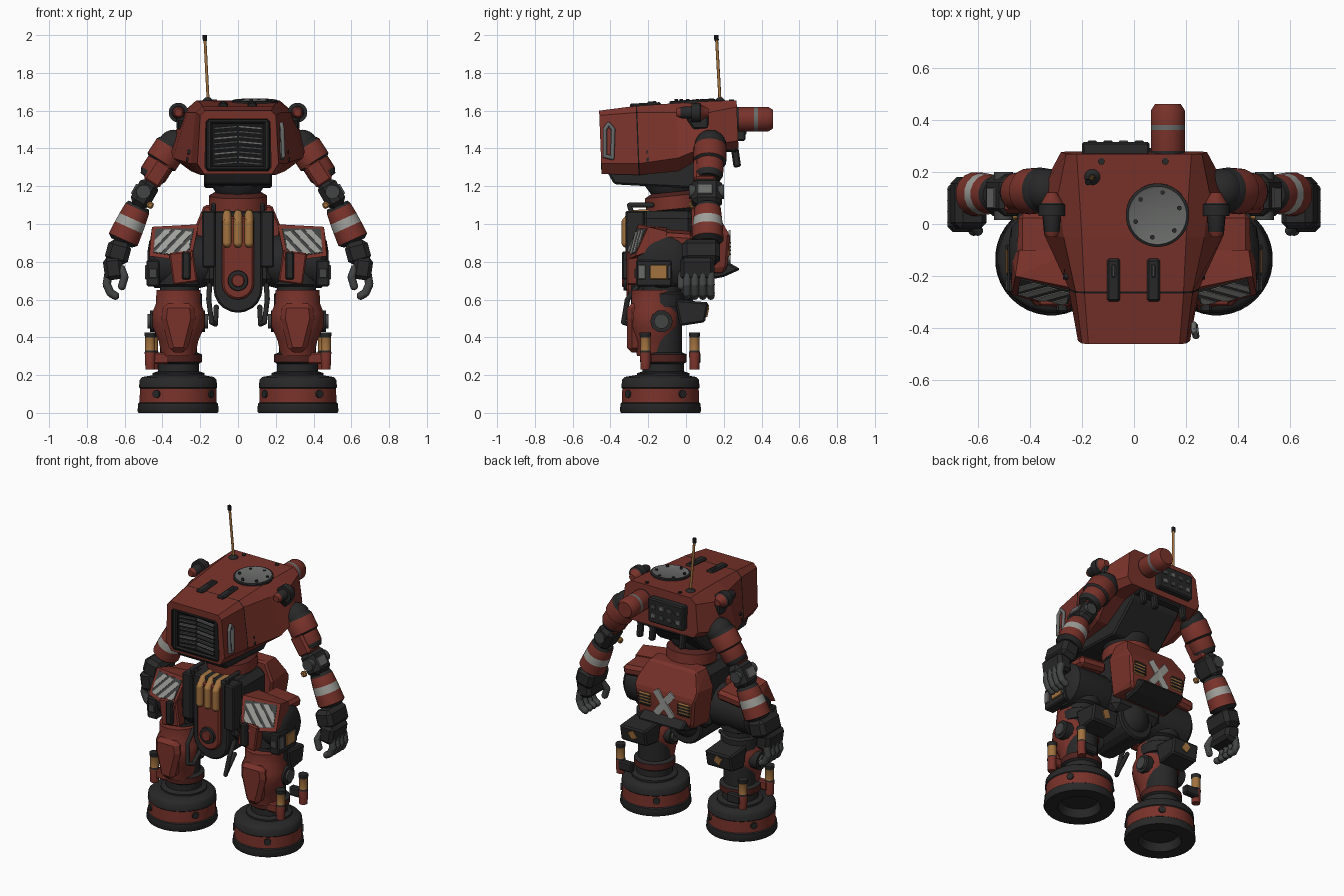
import bpy, bmesh, math
from mathutils import Vector, Matrix, Euler
if "Cube" in bpy.data.objects:
    bpy.data.objects.remove(bpy.data.objects["Cube"])
PALETTE = {"red": (.19, .032, .023), "dark_red": (.08, .016, .013), "dark": (.021, .021, .021), "black": (.008, .008, .008),
           "steel": (.055, .058, .057), "grey": (.14, .145, .14), "white": (.34, .34, .32), "yellow": (.36, .17, .05)}
for key, rgb in PALETTE.items():
    m = bpy.data.materials.new(key)
    m.use_nodes = True
    m.diffuse_color = (*rgb, 1)
    m.node_tree.nodes["Principled BSDF"].inputs["Base Color"].default_value = (*rgb, 1)
    PALETTE[key] = m
def finish(name, bm, mats, mirror=False, bevel=0, smooth=False):
    bmesh.ops.recalc_face_normals(bm, faces=bm.faces)
    me = bpy.data.meshes.new(name)
    bm.to_mesh(me)
    for key in ([mats] if isinstance(mats, str) else mats):
        me.materials.append(PALETTE[key])
    if smooth:
        me.shade_smooth()
        me.set_sharp_from_angle(angle=math.radians(38))
    ob = bpy.data.objects.new(name, me)
    bpy.context.collection.objects.link(ob)
    if bevel:
        b = ob.modifiers.new("bevel", "BEVEL")
        b.width, b.segments, b.limit_method = bevel, 1, "ANGLE"
    if mirror:
        ob.modifiers.new("mirror", "MIRROR")
def box(name, loc, size, mat, rot=(0, 0, 0), mirror=False, bevel=.008):
    bm = bmesh.new()
    turn = Euler([math.radians(a) for a in rot]).to_matrix().to_4x4()
    bmesh.ops.create_cube(bm, size=1, matrix=Matrix.Translation(loc) @ turn @ Matrix.Diagonal((*size, 1)))
    finish(name, bm, mat, mirror, bevel)
def lathe(name, origin, axis, profile, mats, mirror=False, sides=24):
    """Revolve (radius, height) points; mats may name one colour per segment."""
    bm = bmesh.new()
    mats = [mats] * (len(profile) - 1) if isinstance(mats, str) else mats
    slots = list(dict.fromkeys(mats))
    turn = Vector((0, 0, 1)).rotation_difference(Vector(axis))
    angles = [math.tau * (i + .5) / sides for i in range(sides)]
    rings = [[bm.verts.new(Vector(origin) + turn @ Vector((r * math.cos(a), r * math.sin(a), h)))
              for a in angles] for r, h in profile]
    for mat, a, b in zip(mats, rings, rings[1:]):
        for i in range(sides):
            bm.faces.new((a[i - 1], a[i], b[i], b[i - 1])).material_index = slots.index(mat)
    bm.faces.new(rings[0])
    bm.faces.new(rings[-1]).material_index = slots.index(mats[-1])
    finish(name, bm, slots, mirror, smooth=True)
def tube(name, p, q, r, mat, mirror=False):
    d = Vector(q) - Vector(p)
    lathe(name, p, d, [(r, 0), (r, d.length)], mat, mirror, 10)
def ball(name, loc, r, mat, mirror=False):
    bm = bmesh.new()
    bmesh.ops.create_uvsphere(bm, u_segments=20, v_segments=12, radius=r, matrix=Matrix.Translation(loc))
    finish(name, bm, mat, mirror, smooth=True)
def pipe(name, points, r, mat, mirror=False):
    bm = bmesh.new()
    pts = [Vector(p) for p in points]
    for a, b in zip(pts, pts[1:]):
        place = Matrix.Translation((a + b) / 2) @ (b - a).to_track_quat("Z", "Y").to_matrix().to_4x4()
        bmesh.ops.create_cone(bm, cap_ends=True, segments=10, radius1=r, radius2=r, depth=(b - a).length, matrix=place)
        bmesh.ops.create_icosphere(bm, subdivisions=2, radius=r, matrix=Matrix.Translation(b))
    finish(name, bm, mat, mirror, smooth=True)
def prism(name, outline, axis, lo, hi, mat, mirror=False, bevel=.01):
    bm = bmesh.new()
    a, b = ([bm.verts.new((d, *p) if axis == "X" else (p[0], d, p[1])) for p in outline] for d in (lo, hi))
    for loop in [a, b] + [(a[i - 1], a[i], b[i], b[i - 1]) for i in range(len(a))]:
        bm.faces.new(loop)
    finish(name, bm, mat, mirror, bevel)
def wrap(name, points, mat, mirror=False, bevel=0):
    bm = bmesh.new()
    bmesh.ops.convex_hull(bm, input=[bm.verts.new(p) for p in points])
    bmesh.ops.dissolve_limit(bm, angle_limit=.03, verts=bm.verts, edges=bm.edges)
    finish(name, bm, mat, mirror, bevel)
# Upper hull: lofted half outlines with a recessed black front and a dark panel seam
NOSE = ((.19, 1.625), (.225, 1.59), (.25, 1.32), (.2, 1.26))
MOUTH = ((.155, 1.555), (.17, 1.54), (.175, 1.3), (.16, 1.28))
SECTIONS = [(-.43, MOUTH), (-.46, MOUTH), (-.46, ((.175, 1.6), (.2, 1.575), (.215, 1.32), (.18, 1.265))),
            (-.265, NOSE), (-.258, NOSE), (-.05, ((.2, 1.64), (.27, 1.59), (.345, 1.35), (.25, 1.28))),
            (.12, ((.21, 1.65), (.29, 1.59), (.36, 1.42), (.3, 1.38))),
            (.27, ((.22, 1.655), (.26, 1.62), (.28, 1.44), (.25, 1.4)))]
bm = bmesh.new()
loops = [[bm.verts.new((x, y + (1.6 - z) * .04, z)) for x, z in half + tuple((-x, z) for x, z in half[::-1])]
         for y, half in SECTIONS]
for k, (a, b) in enumerate(zip(loops, loops[1:])):
    for i in range(len(a)):
        bm.faces.new((a[i - 1], a[i], b[i], b[i - 1])).material_index = int(k in (0, 3))
bm.faces.new(loops[0]).material_index = 1
bm.faces.new(loops[-1])
finish("upper_hull", bm, ["red", "black"])
prism("hull_underside", [(-.42, 1.28), (-.38, 1.21), (-.2, 1.2), (.02, 1.19), (.2, 1.36), (.24, 1.5), (-.1, 1.5)],
      "X", -.18, .18, "dark")
# Front grille: inner frame and worn slats
for s in (-1, 1):
    box("grille_rail", (0, -.438, 1.418 + s * .124), (.33, .025, .022), "dark")
    box("grille_post", (s * .153, -.438, 1.418), (.03, .025, .26), "dark")
    for row in range(8):
        box("grille_slat", (s * .065, -.434, 1.322 + row * .027), (.125, .014, .012), "steel" if (row * 2 + s) % 3 else "grey",
            (0, s * 5, 0), bevel=0)
# Hull sides: grab loop, plates and bolts
pipe("side_grab_loop", [(.235, -.39, 1.35), (.24, -.43, 1.36), (.235, -.43, 1.5), (.23, -.41, 1.53), (.23, -.385, 1.5),
                        (.235, -.39, 1.35)], .011, "grey")
prism("shoulder_plates", [(0, 1.56), (.05, 1.6), (.12, 1.58), (.12, 1.5), (.04, 1.5)], "X", .27, .325, "dark", True)
for y, z in ((-.2, 1.34), (-.17, 1.38), (-.2, 1.38), (-.12, 1.57)):
    tube("hull_side_bolts", (.2, y, z), (.272 - (z - 1.34) * .14, y, z), .012, "dark", True)
# Roof: hatch, straps, bolts, antenna and shoulder lamps
lathe("roof_hatch", (.09, .035, 1.63), (0, -.06, 1), [(.122, 0), (.122, .024), (.112, .028), (.104, .024)],
      ["dark", "dark", "grey"], sides=32)
for i in range(6):
    x, y = .09 + .088 * math.cos(i * math.tau / 6 + .3), .035 + .088 * math.sin(i * math.tau / 6 + .3)
    tube("hatch_bolt", (x, y, 1.64), (x, y, 1.663), .009, "dark")
for x in (-.078, .075):
    box("roof_strap", (x, -.215, 1.63), (.05, .165, .022), "dark", (3, 0, 0))
    box("roof_strap_latch", (x, -.18, 1.642), (.016, .05, .015), "steel", (3, 0, 0), bevel=.004)
    tube("roof_bolt", (x * 1.6, .24, 1.59), (x * 1.6, .24, 1.66), .013, "dark")
lathe("antenna_base", (-.16, .18, 1.635), (0, 0, 1), [(.032, 0), (.03, .018), (.012, .035)], "dark")
tube("antenna_rod", (-.158, .18, 1.65), (-.175, .162, 1.98), .008, "yellow")
tube("antenna_tip", (-.175, .162, 1.97), (-.176, .16, 2), .012, "black")
lathe("shoulder_lamps", (.315, -.05, 1.59), (0, 1, 0), [(.02, 0), (.03, .02), (.034, .08), (.052, .08), (.052, .125),
      (.042, .13), (.02, .17)], ["red", "dark", "dark", "dark", "dark", "red"], True)
# Back of the hull: canister, instrument panel and hanging fittings
lathe("back_canister", (.13, .25, 1.555), (0, 1, 0), [(.06, 0), (.066, .03), (.066, .11), (.066, .13), (.066, .185),
      (.05, .21)], ["dark", "red", "grey", "red", "red"])
box("instrument_panel", (-.07, .285, 1.52), (.26, .06, .16), "dark")
for i in range(8):
    box("panel_gauge", (-.16 + i % 4 * .06, .315, 1.49 + i // 4 * .06), (.035, .01, .03), "steel" if i % 3 else "grey", bevel=.003)
box("rear_bracket", (0, .24, 1.41), (.36, .06, .06), "dark")
for x in (-.16, .06, .15):
    box("hanging_fitting", (x, .265, 1.35), (.035, .04, .1), "dark", (8, 0, 0))
# Waist and pelvis
lathe("waist_column", (0, -.05, 1), (0, -.1, 1), [(.13, 0), (.13, .06), (.155, .08), (.155, .15), (.12, .17), (.15, .22),
      (.15, .25)], ["dark", "dark", "red", "dark_red", "dark", "dark"])
box("pelvis_core", (0, -.1, .87), (.38, .3, .4), "dark", bevel=.04)
def capsule(half, bottom, top):
    arc = [math.pi * (1 + i / 10) for i in range(11)]
    return [(half, top), (-half, top)] + [(half * math.cos(a), bottom + half * (1 + math.sin(a))) for a in arc]
prism("pelvis_guard", capsule(.13, .53, 1.07), "Y", -.29, .02, "dark")
prism("pelvis_tongue", capsule(.085, .6, 1.04), "Y", -.315, -.2, "red")
lathe("tongue_boss", (0, -.31, .7), (0, -1, 0), [(.055, 0), (.052, .02), (.034, .022), (.03, .03)], ["dark", "dark", "red"])
for x in (-.058, 0, .058):
    pipe("front_hose", [(x, -.29, .89), (x, -.318, .9), (x, -.318, 1.01), (x, -.28, 1.05), (x, -.18, 1.055)], .024, "yellow")
box("side_columns", (.155, -.27, .92), (.07, .1, .3), "dark", mirror=True)
pipe("upper_rails", [(.13, -.18, 1.0), (.13, -.27, 1.0), (.13, -.3, 1.1), (.13, -.18, 1.1)], .013, "dark", True)
pipe("lower_loops", [(.15, -.25, .68), (.155, -.31, .6), (.14, -.33, .48), (.12, -.3, .47), (.115, -.2, .56)], .014, "dark", True)
ball("crotch_ball", (0, -.06, .68), .13, "dark")
# Back pack with flared lip, cross mark and vents
wrap("back_pack", [(s * x, y, z) for s in (-1, 1) for x, y, z in (
    (.18, .03, 1.1), (.17, .14, 1.1), (.22, .2, .99), (.22, .232, .94), (.2, .22, .78), (.18, .2, .74), (.23, .03, .98),
    (.2, .03, .74))], "red", bevel=.012)
prism("pack_lip", [(.1, .79), (.22, .8), (.29, .76), (.2, .72), (.1, .7)], "X", -.16, .16, "dark")
for angle in (-52, 52):
    box("pack_cross", (0, .23, .875), (.2, .01, .045), "white", (-4, angle, 0), bevel=0)
box("pack_vents", (.145, .224, .87), (.09, .02, .09), "yellow", (-4, 0, 0), True)
for i in range(4):
    box("vent_slats", (.145, .234, .84 + i * .02), (.09, .008, .008), "dark", mirror=True, bevel=0)
# Hips and striped thigh guards
lathe("hip_drums", (.16, -.12, .8), (1, 0, 0), [(.13, 0), (.14, .04), (.14, .28), (.11, .31), (.05, .32)], "dark", True)
box("hip_shells", (.345, -.06, .925), (.2, .2, .07), "red", (-4, 6, 0), True, .02)
corner, across, up = Vector((.25, -.335, .8)), Vector((.22, .065, .03)), Vector((-.015, .07, .155))
def on_guard(u, v, lift=0):
    return corner + across * u + up * v + across.cross(up).normalized() * lift
def guard_plate(name, uv, mat, lift):
    wrap(name, [on_guard(u, v, h) for u, v in uv for h in (lift - .004, lift)], mat, True)
wrap("thigh_guards", [on_guard(0, 0), on_guard(1, 0), on_guard(1, 1), on_guard(-.1, 1.3), (.47, -.12, .88), (.44, -.1, .96),
                      (.22, -.1, .98), (.24, -.1, .83)], "red", True)
guard_plate("guard_panels", [(.07, .13), (.91, .13), (.91, .95), (0, 1.13)], "steel", .003)
for start in (.02, .27):
    guard_plate("guard_stripes", [(start, 1), (start + .16, 1), (start + .61, .15), (start + .45, .15)], "white", .006)
guard_plate("guard_stripe_inner", [(.06, .75), (.06, .45), (.22, .15), (.37, .15)], "white", .006)
guard_plate("guard_stripe_outer", [(.52, .98), (.68, .96), (.9, .55), (.9, .26)], "white", .006)
box("thigh_fronts", (.29, -.28, .77), (.13, .07, .17), "red", (0, 8, 0), True)
box("guard_struts", (.275, -.315, .78), (.045, .05, .15), "dark", mirror=True)
box("hip_boxes", (.45, -.17, .74), (.07, .19, .14), "dark", mirror=True)
box("hip_box_fronts", (.45, -.266, .74), (.045, .012, .05), "steel", mirror=True, bevel=.003)
for y, wide, mat in ((-.235, .04, "grey"), (-.145, .09, "yellow"), (-.088, .02, "steel")):
    box("hip_box_plates", (.487, y, .745), (.012, wide, .075), mat, mirror=True, bevel=.003)
# Legs
lathe("thighs", (.31, -.13, .56), (0, 0, 1), [(.12, 0), (.12, .07), (.105, .08), (.105, .11), (.125, .12), (.125, .24)], "dark", True)
lathe("shins", (.315, -.17, .3), (0, 0, 1), [(.09, 0), (.105, .08), (.14, .16), (.14, .23), (.12, .28), (.118, .35)], "red", True)
prism("shin_plates", [(.235, .58), (.395, .58), (.405, .5), (.36, .32), (.27, .32), (.225, .5)], "Y", -.312, -.2, "red", True, .025)
lathe("calf_cores", (.315, -.12, .18), (0, 0, 1), [(.14, 0), (.14, .03), (.11, .04), (.11, .08), (.125, .09), (.125, .13),
      (.1, .14), (.1, .4)], ["dark", "dark", "dark", "dark", "dark_red", "dark", "dark"], True)
prism("calf_flaps", [(-.06, .6), (.12, .585), (.1, .48), (-.03, .46)], "X", .22, .41, "dark", True)
box("calf_marks", (.315, .112, .54), (.045, .01, .05), "yellow", (-10, 30, 0), True, bevel=0)
tube("knee_pins", (.16, -.13, .485), (.48, -.13, .485), .04, "steel", True)
tube("knee_bolts", (.175, -.13, .485), (.467, -.13, .485), .06, "dark", True)
for x, y in ((.465, -.215), (.45, .045)):
    lathe("ankle_struts", (x, y, .23), (0, 0, 1), [(.026, 0), (.03, .09), (.027, .1), (.027, .17), (.031, .18), (.031, .195)],
          ["red", "dark", "yellow", "dark", "dark"], True, sides=12)
    box("strut_brackets", (x - .05, y + .01, .29), (.1, .045, .06), "red" if y < 0 else "dark", mirror=True)
# Feet with hollow soles
lathe("feet", (.317, -.135, 0), (0, 0, 1), [(.11, .05), (.13, 0), (.21, 0), (.216, .01), (.212, .05), (.205, .055), (.203, .13),
      (.208, .135), (.204, .175), (.19, .19), (.13, .2)], ["dark"] * 5 + ["red"] + ["dark"] * 4, True, sides=36)
for a in (.6, 2.2, 3.7, 5.3):
    d = Vector((math.cos(a), math.sin(a), 0))
    tube("foot_bolts", Vector((.317, -.135, .1)) + d * .18, Vector((.317, -.135, .1)) + d * .212, .022, "dark", True)
# Arms and hands
ball("shoulder_joints", (.34, .13, 1.415), .084, "dark", True)
lathe("upper_arms", (.34, .13, 1.43), (.13, -.01, -.2), [(.07, 0), (.088, .03), (.088, .12), (.075, .13), (.075, .2), (.06, .23)],
      ["dark", "red", "dark", "red", "dark"], True)
box("upper_arm_plates", (.425, .1, 1.27), (.1, .12, .14), "red", (0, -33, 0), True, .015)
box("elbow_blocks", (.495, .11, 1.16), (.11, .16, .16), "dark", (0, -30, 0), True, .03)
tube("elbow_pins", (.5, .015, 1.17), (.5, .2, 1.17), .038, "steel", True)
box("elbow_patches", (.548, .1, 1.185), (.012, .08, .06), "grey", (0, -30, 0), True, .003)
box("elbow_tags", (.465, .03, 1.1), (.035, .03, .035), "yellow", (0, -25, 0), True)
lathe("forearms", (.525, .115, 1.1), (.1, 0, -.22), [(.06, 0), (.07, .02), (.077, .08), (.081, .13), (.085, .2), (.06, .22)],
      ["dark", "red", "white", "red", "dark"], True, sides=16)
box("wrist_blocks", (.635, .08, .85), (.125, .2, .12), "dark", (0, -15, 0), True, .025)
box("palms", (.66, .06, .765), (.1, .18, .12), "dark", (0, 8, 0), True, .02)
for y in (.005, .047, .089, .131):
    pipe("fingers", [(.685, y, .74), (.695, y, .68), (.675, y, .635), (.65, y, .62)], .022, "steel", True)
pipe("thumbs", [(.62, 0, .77), (.6, -.025, .72), (.615, -.025, .67)], .021, "steel", True)
